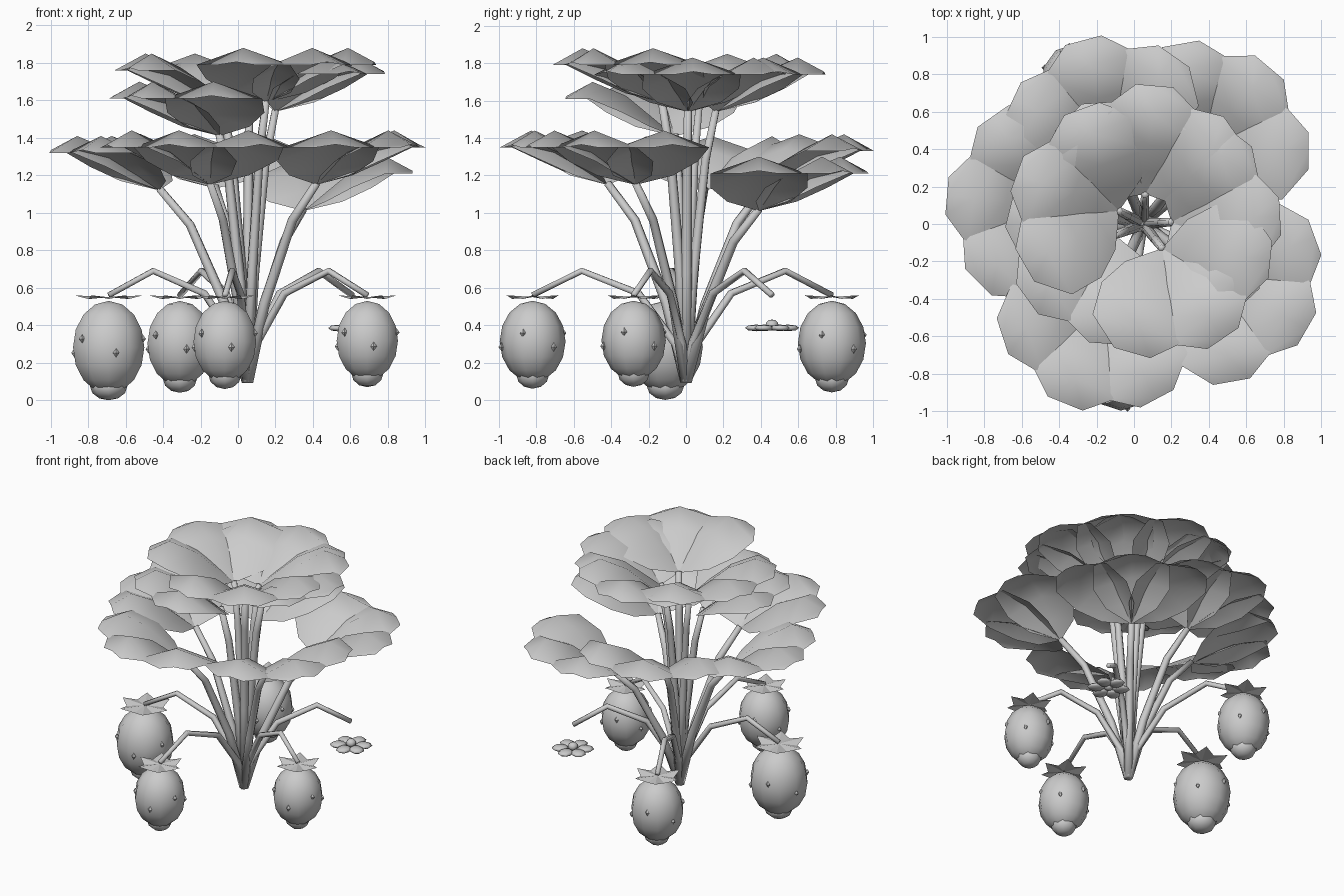
import bpy, bmesh, math
from mathutils import Vector, Matrix

if "Cube" in bpy.data.objects:
    bpy.data.objects.remove(bpy.data.objects["Cube"])

mat = bpy.data.materials.new("plain grey")
mat.diffuse_color = (0.6, 0.6, 0.6, 1)
mat.use_nodes = True
mat.node_tree.nodes["Principled BSDF"].inputs["Base Color"].default_value = mat.diffuse_color
ROOT = Vector((0.05, 0, 0.1))


def finish(bm, name, smooth=True):
    me = bpy.data.meshes.new(name)
    bm.to_mesh(me)
    bm.free()
    for p in me.polygons:
        p.use_smooth = smooth
    me.materials.append(mat)
    ob = bpy.data.objects.new(name, me)
    bpy.context.collection.objects.link(ob)
    return ob


def stem(name, pts, r0, r1, sides=6):
    bm = bmesh.new()
    rings = []
    n = len(pts)
    for i, p in enumerate(pts):
        d = (pts[min(i + 1, n - 1)] - pts[max(i - 1, 0)]).normalized()
        q = d.to_track_quat('Z', 'Y')
        r = r0 + (r1 - r0) * i / (n - 1)
        rings.append([bm.verts.new(p + q @ Vector((r * math.cos(a), r * math.sin(a), 0)))
                      for a in (2 * math.pi * k / sides for k in range(sides))])
    for a, b in zip(rings, rings[1:]):
        for k in range(sides):
            j = (k + 1) % sides
            bm.faces.new((a[k], a[j], b[j], b[k]))
    bm.faces.new(rings[0][::-1])
    bm.faces.new(rings[-1])
    return finish(bm, name)


def path(end, prof):
    # profile: (fraction of the horizontal run, z)
    return [Vector((ROOT.x + (end.x - ROOT.x) * f, ROOT.y + (end.y - ROOT.y) * f, z))
            for f, z in prof]


# leaflet rows: distance, half width, midrib height, edge height
ROWS = [(0.12, 0.17, 0.10, 0.05), (0.26, 0.26, 0.215, 0.125),
        (0.44, 0.26, 0.29, 0.20), (0.58, 0.10, 0.215, 0.20)]


def leaf(name, base, heading):
    bm = bmesh.new()
    for off in (-50, 0, 50):
        a = math.radians(heading + off)
        u = Vector((math.cos(a), math.sin(a), 0))
        v = Vector((-u.y, u.x, 0))
        up = Vector((0, 0, 1))
        tip = bm.verts.new(base)
        rows = [[bm.verts.new(base + u * s + v * w * k + up * (zr if k == 0 else ze))
                 for k in (-1, 0, 1)] for s, w, zr, ze in ROWS]
        for k in (0, 1):
            bm.faces.new((tip, rows[0][k], rows[0][k + 1]))
            for p, q in zip(rows, rows[1:]):
                bm.faces.new((p[k], q[k], q[k + 1], p[k + 1]))
    return finish(bm, name)


# leaves: five in the low tier, five in the high tier
LEAVES = [(-0.12, 0.42, 1.13, 105), (0.35, 0.39, 1.01, 50), (-0.42, 0.10, 1.12, 175),
          (-0.15, -0.42, 1.15, -112), (0.42, -0.27, 1.15, -30),
          (0.15, -0.13, 1.59, -56), (0.20, 0.01, 1.54, 3), (0.06, 0.16, 1.54, 85),
          (-0.08, 0.07, 1.56, 160), (-0.10, -0.06, 1.41, 216)]
for i, (x, y, z, h) in enumerate(LEAVES):
    b = Vector((x, y, z))
    leaf(f"leaf_{i}", b, h)
    H = z - 0.1
    prof = [(0, 0.1), (0.25, 0.1 + 0.4 * H), (0.65, 0.1 + 0.82 * H), (1, z + 0.01)]
    stem(f"leaf_stem_{i}", path(b, prof), 0.032, 0.021)

RUNNER = [(0, 0.1), (0.07, 0.3), (0.31, 0.57), (0.68, 0.69), (1, 0.56)]


def ball(bm, centre, size, seg=10, rings=8):
    m = Matrix.Translation(centre) @ Matrix.Diagonal((*size, 1))
    bmesh.ops.create_uvsphere(bm, u_segments=seg, v_segments=rings, radius=1, matrix=m)


def fruit(i, x, y, r, zlow):
    top = 0.53
    bm = bmesh.new()
    zb = zlow + 0.035
    hz = (top - zb) / 2
    c = Vector((x, y, zb + hz))
    ball(bm, c, (r, r, hz))
    ball(bm, Vector((x, y, zlow + 0.075)), (r * .5, r * .5, 0.075), 8, 6)
    finish(bm, f"fruit_{i}")
    # seeds in two staggered rows
    bm = bmesh.new()
    for k in range(6):
        a = math.radians(60 * k - 18)
        dz = 0.045 if k % 2 == 0 else -0.03
        rr = r * math.sqrt(1 - (dz / hz) ** 2) * 0.97
        ball(bm, c + Vector((rr * math.cos(a), rr * math.sin(a), dz)), (0.017, 0.017, 0.024), 4, 2)
    finish(bm, f"fruit_seeds_{i}", False)
    # star-shaped cap
    bm = bmesh.new()
    mid = bm.verts.new((x, y, 0.55))
    vs = []
    for k in range(12):
        a = math.pi * k / 6
        q = r * (0.92 if k % 2 == 0 else 0.62)
        vs.append(bm.verts.new((x + q * math.cos(a), y + q * math.sin(a),
                                0.56 if k % 2 == 0 else 0.54)))
    for k in range(12):
        bm.faces.new((mid, vs[k], vs[(k + 1) % 12]))
    finish(bm, f"fruit_cap_{i}", False)
    stem(f"fruit_stem_{i}", path(Vector((x, y, 0)), RUNNER), 0.025, 0.017)


for i, f in enumerate([(-0.69, -0.11, 0.2, 0.0), (-0.31, 0.78, 0.182, 0.04),
                       (-0.07, -0.82, 0.176, 0.06), (0.69, -0.28, 0.172, 0.07)]):
    fruit(i, *f)

# flower under its own runner
fc = Vector((0.61, 0.46, 0.385))
stem("flower_stem", path(fc, RUNNER), 0.025, 0.017)
bm = bmesh.new()
for k in range(6):
    a = math.pi * k / 3 + math.pi / 6
    m = (Matrix.Translation(fc) @ Matrix.Rotation(a, 4, 'Z')
         @ Matrix.Translation((0.085, 0, 0)) @ Matrix.Diagonal((0.06, 0.052, 0.018, 1)))
    bmesh.ops.create_uvsphere(bm, u_segments=8, v_segments=4, radius=1, matrix=m)
finish(bm, "flower_petals")
bm = bmesh.new()
ball(bm, fc + Vector((0, 0, 0.015)), (0.035, 0.035, 0.03), 8, 6)
finish(bm, "flower_centre")
